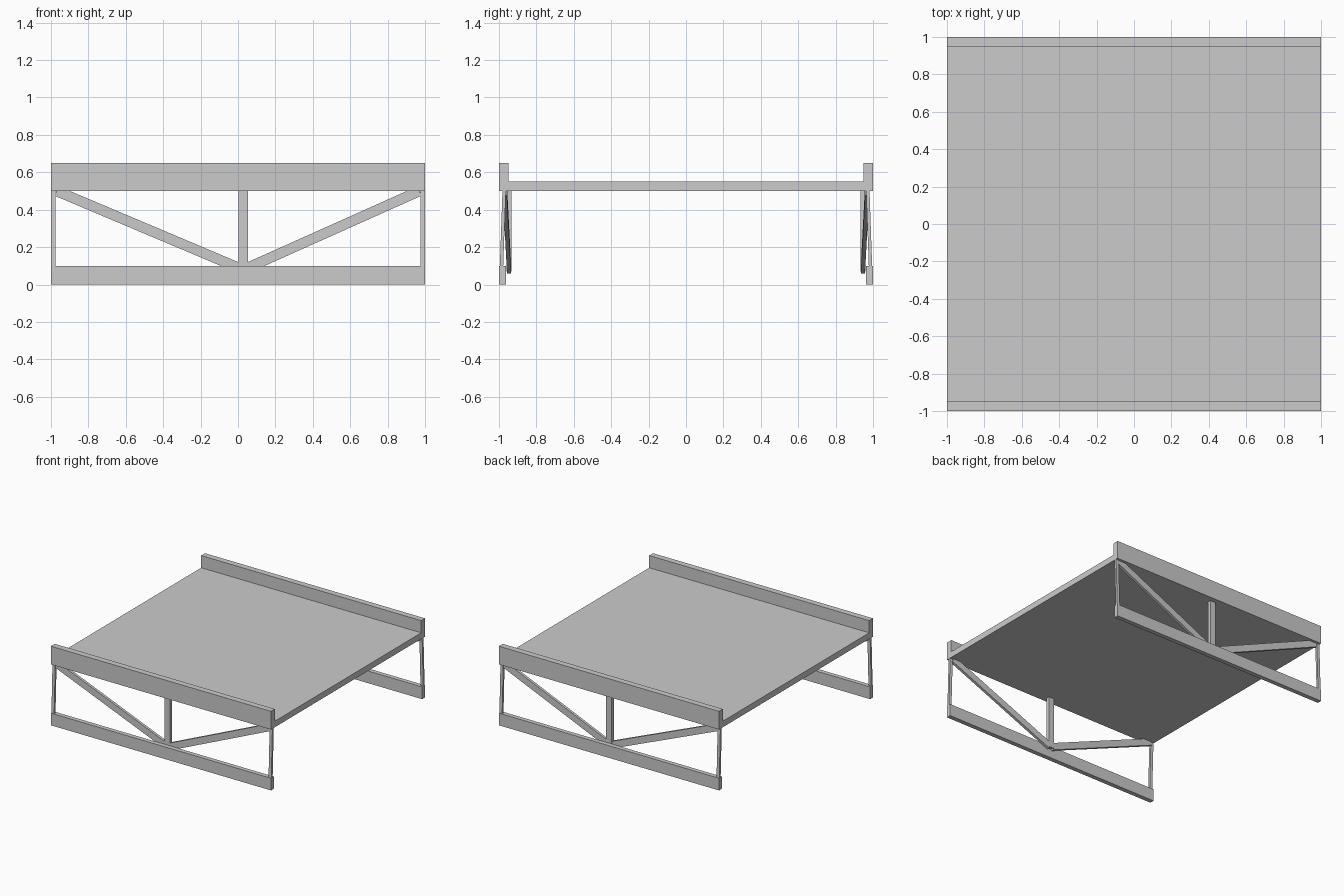
import bpy, bmesh
from mathutils import Vector, Matrix

if "Cube" in bpy.data.objects:
    bpy.data.objects.remove(bpy.data.objects["Cube"])


def box(name, x, y, z):
    """Axis-aligned box from (min, max) ranges."""
    bm = bmesh.new()
    bmesh.ops.create_cube(bm, size=1)
    for v in bm.verts:
        v.co = Vector([(r[0] + r[1]) / 2 + c * (r[1] - r[0]) for c, r in zip(v.co, (x, y, z))])
    return finish(name, bm)


def beam(name, a, b, thick, depth):
    """Rectangular bar running from a to b, 'depth' measured across the bridge."""
    a, b = Vector(a), Vector(b)
    d = (b - a).normalized()
    side = (Vector((0, 1, 0)) - d * d.y).normalized()
    up = d.cross(side)
    rot = Matrix((d, side, up)).transposed().to_4x4()
    bm = bmesh.new()
    bmesh.ops.create_cube(bm, size=1)
    bmesh.ops.scale(bm, vec=((b - a).length, depth, thick), verts=bm.verts)
    bmesh.ops.transform(bm, matrix=Matrix.Translation((a + b) / 2) @ rot, verts=bm.verts)
    return finish(name, bm)


def finish(name, bm):
    mesh = bpy.data.meshes.new(name)
    bm.to_mesh(mesh)
    bm.free()
    obj = bpy.data.objects.new(name, mesh)
    bpy.context.collection.objects.link(obj)
    return obj


# Road deck
deck = box("deck", (-1, 1), (-0.95, 0.95), (0.5, 0.55))

# Front side frame: curb, lower chord and centre post
side_parts = [
    box("curb", (-1, 1), (-1, -0.95), (0.5, 0.65)),
    box("lower_chord", (-1, 1), (-1, -0.963), (0, 0.1)),
    box("centre_post", (0.003, 0.053), (-0.96, -0.932), (0.07, 0.5)),
]

# End posts and diagonal braces
for label, s in (("left", -1), ("right", 1)):
    side_parts.append(beam(label + "_end_post", (s * 0.987, -0.988, 0.05),
                           (s * 0.987, -0.972, 0.505), 0.025, 0.018))
    side_parts.append(beam(label + "_brace", (0.028 + s * 0.01, -0.946, 0.083),
                           (s * 0.97, -0.968, 0.5), 0.055, 0.022))

# Same frame on the back side
for part in side_parts:
    mod = part.modifiers.new("mirror_across", 'MIRROR')
    mod.use_axis = (False, True, False)
    mod.mirror_object = deck
